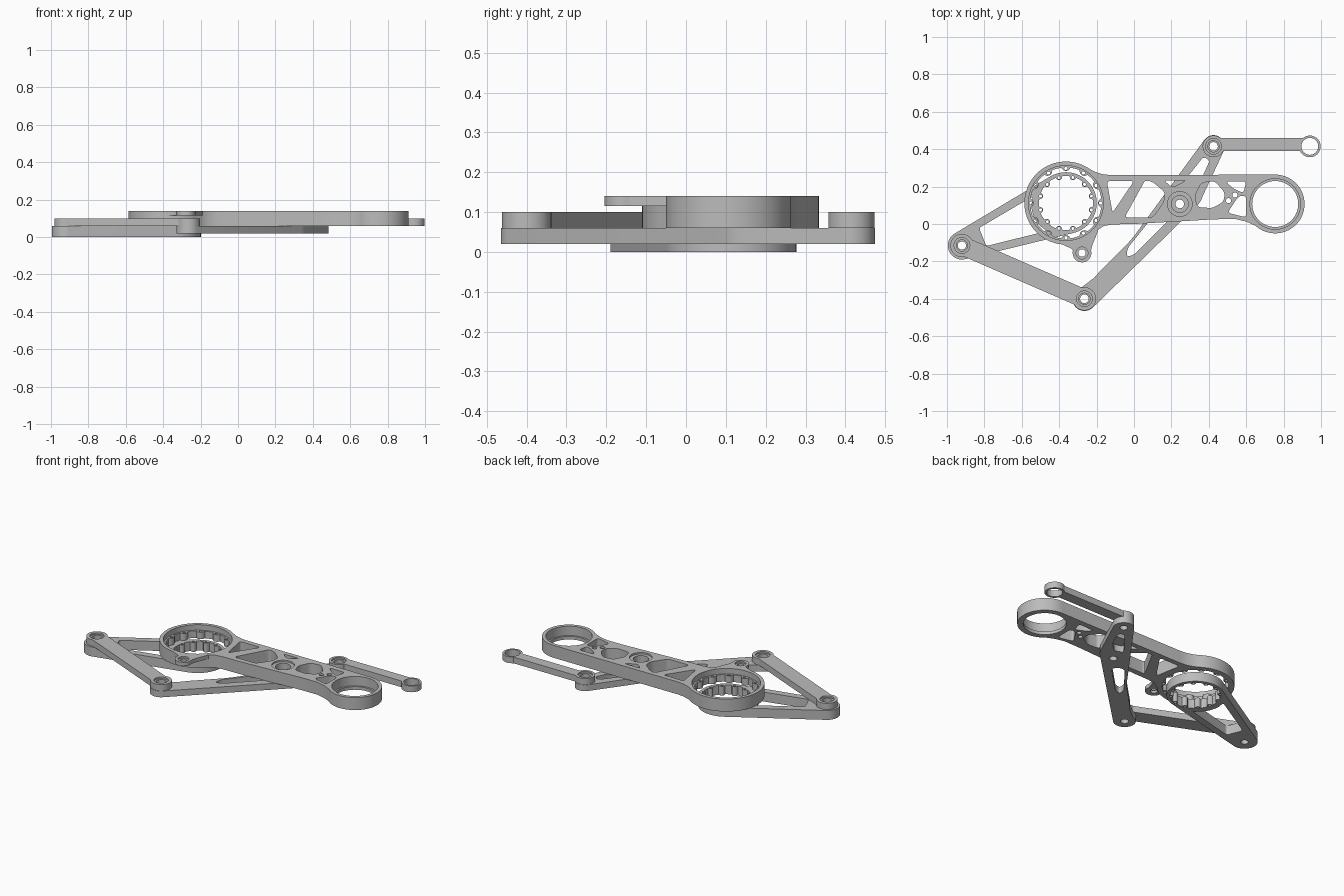
import bpy, bmesh
from math import sin, cos, pi, radians, atan2, asin, hypot
from mathutils import Vector

cube = bpy.data.objects.get("Cube")
if cube:
    bpy.data.objects.remove(cube)

grey = bpy.data.materials.new("machined_grey")
grey.use_nodes = True
grey.diffuse_color = (0.5, 0.5, 0.5, 1)
grey.node_tree.nodes["Principled BSDF"].inputs["Base Color"].default_value = (0.5, 0.5, 0.5, 1)


def arc(c, r, a0, a1, n=32):
    """Points along an arc, angles in degrees."""
    steps = [radians(a0 + (a1 - a0) * i / n) for i in range(n + 1)]
    return [(c[0] + r * cos(a), c[1] + r * sin(a)) for a in steps]


def circle(c, r, n=48):
    return arc(c, r, 0, 360, n)[:-1]


def rounded(points, r=0.02):
    """Polygon with softened corners."""
    out, n = [], len(points)
    for i in range(n):
        p, q, s = (Vector(points[(i + k) % n]) for k in (-1, 0, 1))
        d = min(r, 0.45 * (p - q).length, 0.45 * (s - q).length)
        a, b = q + (p - q).normalized() * d, q + (s - q).normalized() * d
        for k in range(6):
            t = k / 5
            out.append(tuple(a * (1 - t) ** 2 + q * 2 * t * (1 - t) + b * t * t))
    return out


def hull(c0, r0, c1, r1):
    """Tapered capsule around two circles."""
    dx, dy = c1[0] - c0[0], c1[1] - c0[1]
    a = atan2(dy, dx) * 180 / pi
    t = 90 + asin((r1 - r0) / hypot(dx, dy)) * 180 / pi
    return arc(c0, r0, a + t, a + 360 - t) + arc(c1, r1, a - t, a + t)


def scallop(c, r, depth, count, phase):
    """Ring bore with rounded lugs pointing inward."""
    n = count * 12
    pts = []
    for i in range(n):
        a = 2 * pi * i / n
        rr = r - depth * max(0, cos(count * (a - phase))) ** 0.5
        pts.append((c[0] + rr * cos(a), c[1] + rr * sin(a)))
    return pts


def bolts(c, r, hole, count, phase):
    return [circle((c[0] + r * cos(phase + 2 * pi * i / count),
                    c[1] + r * sin(phase + 2 * pi * i / count)), hole, 12) for i in range(count)]


def plate(name, z0, z1, outline, holes=()):
    """Flat part with through holes."""
    cu = bpy.data.curves.new(name, "CURVE")
    cu.dimensions, cu.fill_mode = "2D", "BOTH"
    cu.extrude = (z1 - z0) / 2
    for loop in [outline, *holes]:
        sp = cu.splines.new("POLY")
        sp.points.add(len(loop) - 1)
        for p, co in zip(sp.points, loop):
            p.co = (co[0], co[1], 0, 1)
        sp.use_cyclic_u = True
    tmp = bpy.data.objects.new(name + "_profile", cu)
    bpy.context.collection.objects.link(tmp)
    bpy.context.view_layer.update()
    me = bpy.data.meshes.new_from_object(tmp.evaluated_get(bpy.context.evaluated_depsgraph_get()))
    bpy.data.objects.remove(tmp)
    bm = bmesh.new()
    bm.from_mesh(me)
    bmesh.ops.remove_doubles(bm, verts=bm.verts, dist=1e-5)
    bmesh.ops.recalc_face_normals(bm, faces=bm.faces)
    bmesh.ops.translate(bm, verts=bm.verts, vec=(0, 0, (z0 + z1) / 2))
    bm.to_mesh(me)
    bm.free()
    me.materials.clear()
    me.materials.append(grey)
    ob = bpy.data.objects.new(name, me)
    bpy.context.collection.objects.link(ob)
    bpy.ops.object.select_all(action="DESELECT")
    ob.select_set(True)
    bpy.context.view_layer.objects.active = ob
    bpy.ops.object.shade_smooth_by_angle(angle=radians(30))
    return ob


# Joint centres
hub = (-0.364, 0.112)
wrist = (0.755, 0.107)
pivot = (0.245, 0.107)
ear = (-0.278, -0.155)
crank_pin = (-0.92, -0.115)
low_pin = (-0.265, -0.4)
top_pin = (0.425, 0.415)
tip = (0.94, 0.415)

# Main arm with lightening pockets
arm = (arc(wrist, 0.157, -132, 90, 48) + [(-0.13, 0.262), (-0.17, 0.267), (-0.21, 0.28)]
       + arc(hub, 0.222, 55, 305, 64)
       + [(-0.2, -0.035), (-0.16, -0.01), (-0.11, -0.002), (0, 0), (0.43, 0.025), (0.54, 0.027), (0.6, 0.013)])
pockets = [
    [(-0.145, 0.23), (0, 0.23), (-0.115, 0.06)],
    [(-0.05, 0.035), (0.06, 0.235), (0.1, 0.225), (0.165, 0.17), (0.16, 0.12), (0.1, 0.035)],
    [(0.16, 0.233), (0.28, 0.233), (0.205, 0.195)],
    [(0.34, 0.09), (0.325, 0.15), (0.36, 0.22), (0.43, 0.23), (0.485, 0.17), (0.48, 0.12), (0.42, 0.085)],
    [(0.49, 0.228), (0.6, 0.228), (0.585, 0.165), (0.53, 0.19)],
    [(0.5, 0.06), (0.6, 0.035), (0.6, 0.15), (0.56, 0.15)],
]
arm_holes = [rounded(p) for p in pockets]
arm_holes += [circle(hub, 0.2, 72), circle(wrist, 0.135), circle(pivot, 0.066)]
arm_holes += [circle(c, 0.014, 16) for c in ((0.505, 0.125), (0.54, 0.155))]
plate("main_arm", 0.06, 0.14, arm, arm_holes)
plate("wrist_lip", 0.06, 0.08, circle(wrist, 0.136), [circle(wrist, 0.123)])
plate("pivot_seat", 0.06, 0.13, circle(pivot, 0.067), [circle(pivot, 0.045)])
plate("hub_lugs", 0.06, 0.105, circle(hub, 0.201, 72),
      [scallop(hub, 0.19, 0.018, 12, pi / 2)] + bolts(hub, 0.186, 0.009, 12, pi / 2))

# Ear on the hub
ear_outline = (arc(ear, 0.05, 165, 375)
               + [(-0.222, -0.11), (-0.205, -0.07), (-0.19, -0.03)]
               + arc(hub, 0.215, -42, -102, 12) + [(-0.365, -0.118), (-0.335, -0.132)])
plate("ear", 0.115, 0.14, ear_outline, [circle(ear, 0.032)])
plate("ear_seat", 0.115, 0.13, circle(ear, 0.033), [circle(ear, 0.02)])

# Crank: ring, two slim bars and a pin end
u = Vector((hub[0] - crank_pin[0], hub[1] - crank_pin[1])).normalized()
v = Vector((-u.y, u.x))
window = [tuple(Vector(crank_pin) + u * s + v * w) for s, w in
          ((0.12, -0.052), (0.45, -0.1), (0.42, -0.05), (0.413, 0), (0.42, 0.05), (0.45, 0.1), (0.12, 0.052))]
plate("crank", 0, 0.06, hull(crank_pin, 0.075, hub, 0.165),
      [rounded(window, 0.015), circle(crank_pin, 0.022), scallop(hub, 0.145, 0.018, 12, pi / 12)]
      + bolts(hub, 0.141, 0.008, 12, pi / 12))

# Rocker under the arm, slotted on both sides of the pivot
rocker = (arc(low_pin, 0.065, 100, 315) + [(0.34, 0.1), (0.358, 0.125), (0.368, 0.15)]
          + arc(top_pin, 0.06, -25, 145) + [(0, -0.065), (-0.03, -0.1), (-0.18, -0.25), (-0.21, -0.285)])
low_slot = [(-0.04, -0.175), (0, -0.165), (0.18, 0.015), (0.15, 0.05), (0.11, 0.05), (-0.035, -0.13)]
top_slot = [(0.245, 0.2), (0.3, 0.18), (0.36, 0.24), (0.405, 0.34), (0.372, 0.36)]
plate("rocker", 0.02, 0.06, rocker,
      [rounded(low_slot), rounded(top_slot)]
      + [circle(c, 0.023, 32) for c in (low_pin, pivot, top_pin)])


# Connecting links: slim bar between two round eyes
def link(name, a, b, r, half, shift, hole_a, hole_b):
    length = hypot(b[0] - a[0], b[1] - a[1])
    ang = atan2(b[1] - a[1], b[0] - a[0])
    lo, hi = (asin((shift + s * half) / r) * 180 / pi for s in (-1, 1))
    flat = arc((0, 0), r, hi, 360 + lo) + arc((length, 0), r, -180 - lo, 180 - hi)
    turned = [(a[0] + x * cos(ang) - y * sin(ang), a[1] + x * sin(ang) + y * cos(ang)) for x, y in flat]
    plate(name, 0.06, 0.1, turned, [circle(a, hole_a), circle(b, hole_b)])


link("lower_link", crank_pin, low_pin, 0.062, 0.05, 0, 0.042, 0.042)
link("upper_link", top_pin, tip, 0.058, 0.034, 0.01, 0.042, 0.045)
for label, c in (("crank", crank_pin), ("lower", low_pin), ("upper", top_pin)):
    plate(label + "_bushing", 0.06, 0.09, circle(c, 0.043), [circle(c, 0.03)])
